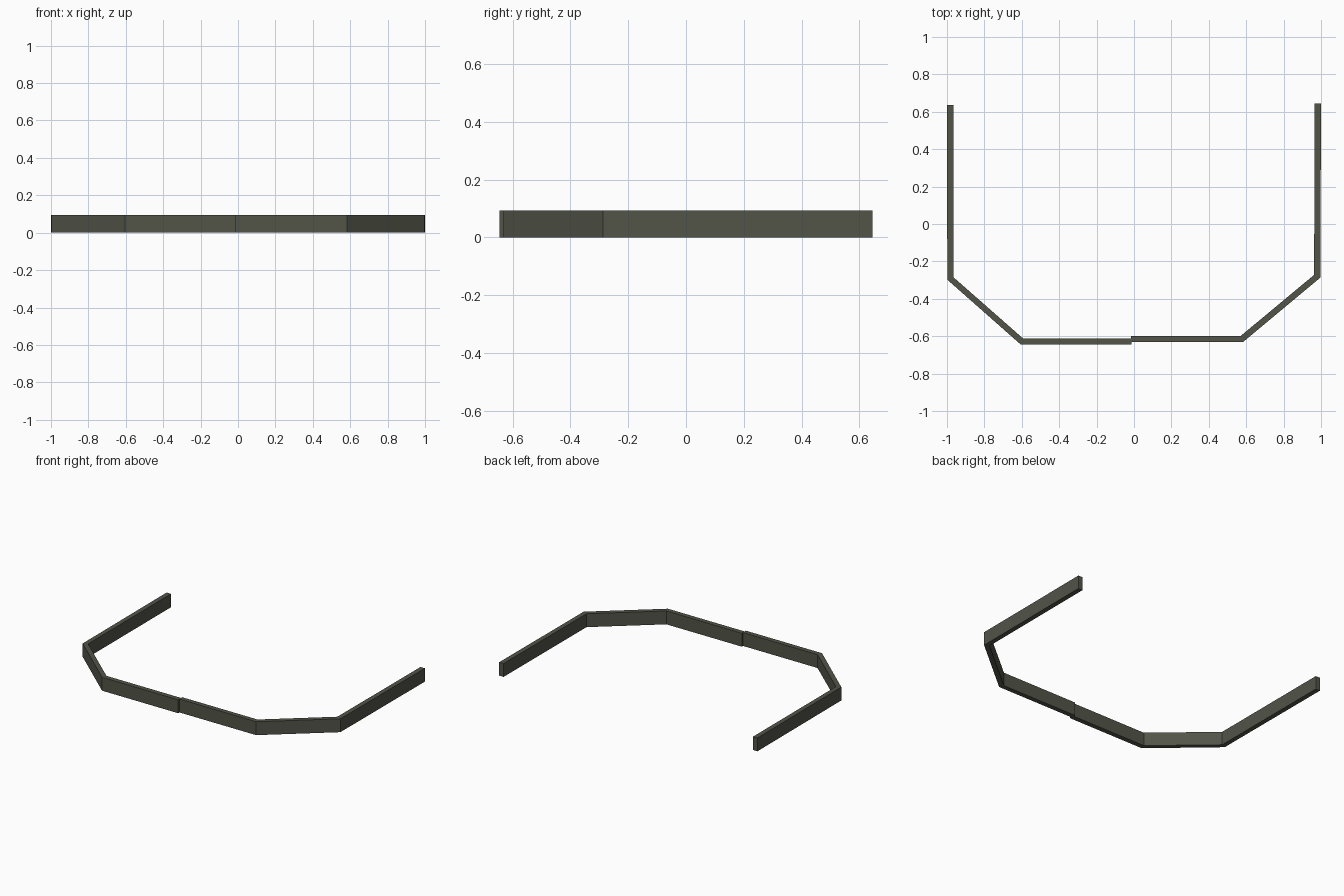
import bpy, bmesh

if "Cube" in bpy.data.objects:
    bpy.data.objects.remove(bpy.data.objects["Cube"])

HEIGHT = 0.094

paint = bpy.data.materials.new("dark olive grey")
paint.diffuse_color = (0.085, 0.09, 0.066, 1)
paint.use_nodes = True
paint.node_tree.nodes["Principled BSDF"].inputs["Base Color"].default_value = paint.diffuse_color


def wall(name, outer, inner):
    """Upright wall strip between an outer and an inner path, mitred at each bend."""
    bm = bmesh.new()
    rings = []
    for (ox, oy), (ix, iy) in zip(outer, inner):
        rings.append([bm.verts.new(p) for p in (
            (ox, oy, 0), (ix, iy, 0), (ix, iy, HEIGHT), (ox, oy, HEIGHT))])
    for a, b in zip(rings, rings[1:]):
        for i in range(4):
            j = (i + 1) % 4
            bm.faces.new((a[i], a[j], b[j], b[i]))
    bm.faces.new(rings[0])
    bm.faces.new(rings[-1])
    bmesh.ops.recalc_face_normals(bm, faces=bm.faces)
    mesh = bpy.data.meshes.new(name)
    bm.to_mesh(mesh)
    bm.free()
    mesh.materials.append(paint)
    obj = bpy.data.objects.new(name, mesh)
    bpy.context.collection.objects.link(obj)
    return obj


# Left half: side arm, angled corner, front run
wall("left_wall",
     [(-1.0, 0.636), (-0.998, -0.298), (-0.605, -0.645), (-0.013, -0.645)],
     [(-0.966, 0.636), (-0.966, -0.284), (-0.594, -0.611), (-0.013, -0.611)])

# Right half sits slightly further back, meeting at the centre step
wall("right_wall",
     [(1.0, 0.645), (0.996, -0.287), (0.583, -0.631), (-0.015, -0.631)],
     [(0.966, 0.645), (0.963, -0.272), (0.571, -0.598), (-0.015, -0.598)])
